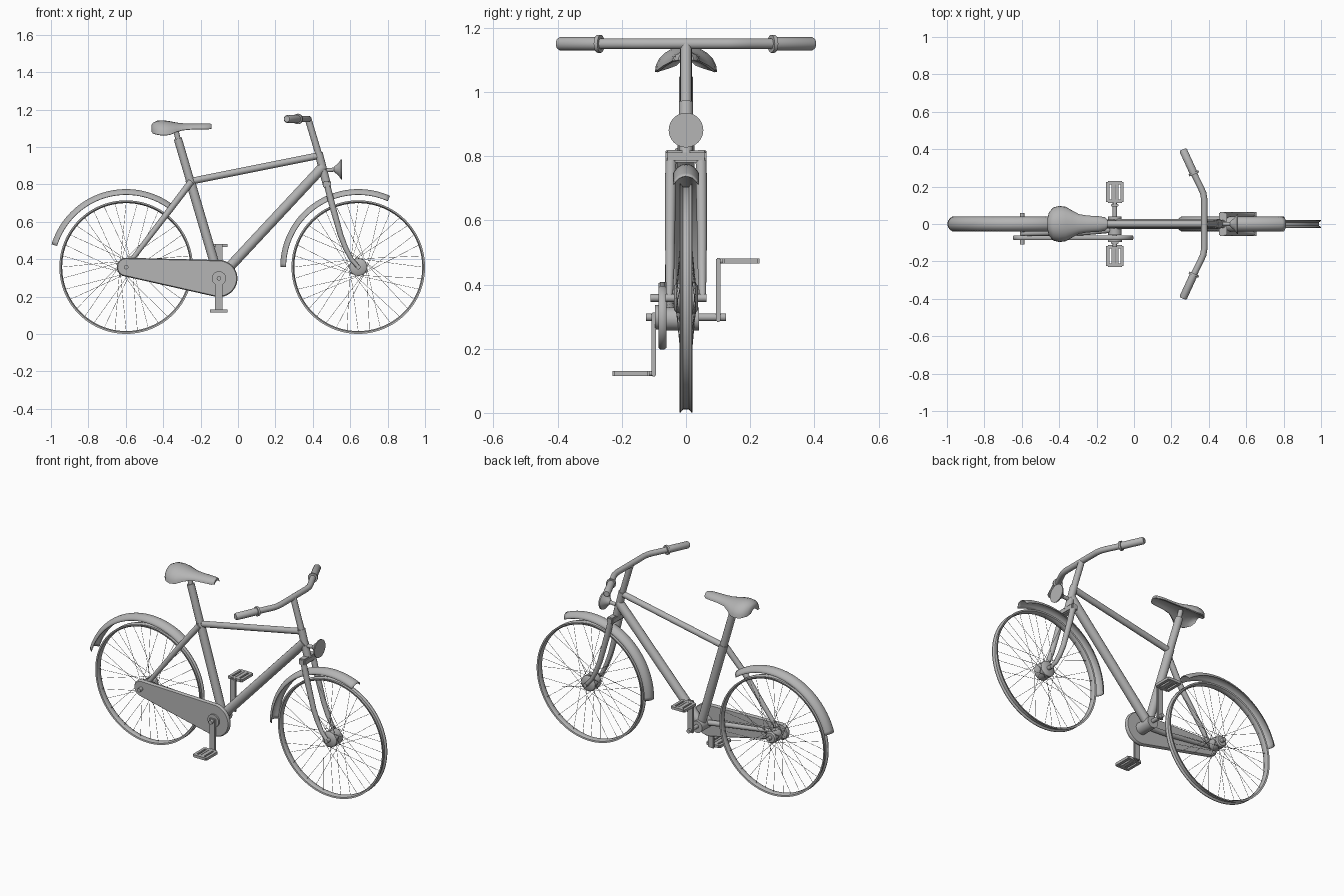
import bpy, bmesh, math
from mathutils import Vector

if "Cube" in bpy.data.objects:
    bpy.data.objects.remove(bpy.data.objects["Cube"])

mat = bpy.data.materials.new("plain grey")
mat.diffuse_color = (0.46, 0.46, 0.46, 1)
mat.use_nodes = True
mat.node_tree.nodes["Principled BSDF"].inputs["Base Color"].default_value = mat.diffuse_color
HUB_Z, REAR_X, FRONT_X = 0.358, -0.598, 0.643
BB = Vector((-0.102, 0, 0.298))


def finish(name, bm, smooth=True):
    bmesh.ops.recalc_face_normals(bm, faces=bm.faces)
    me = bpy.data.meshes.new(name)
    bm.to_mesh(me)
    bm.free()
    ob = bpy.data.objects.new(name, me)
    bpy.context.collection.objects.link(ob)
    me.materials.append(mat)
    if smooth:
        select(ob)
        bpy.ops.object.shade_smooth_by_angle(angle=math.radians(40))
    return ob


def select(ob):
    bpy.ops.object.select_all(action='DESELECT')
    ob.select_set(True)
    bpy.context.view_layer.objects.active = ob


def add_tube(bm, pts, radii, n=16):
    """Sweep a circle along a list of points, with one radius or one per point."""
    pts = [Vector(p) for p in pts]
    if not isinstance(radii, (list, tuple)):
        radii = [radii] * len(pts)
    whole = (pts[-1] - pts[0]).normalized()
    ref = Vector((0, 0, 1)) if abs(whole.z) < 0.6 else Vector((0, 1, 0))
    rings = []
    for i, p in enumerate(pts):
        d = (pts[min(i + 1, len(pts) - 1)] - pts[max(i - 1, 0)]).normalized()
        u = d.cross(ref).normalized()
        v = d.cross(u)
        rings.append([bm.verts.new(p + radii[i] * (u * math.cos(k * math.tau / n) + v * math.sin(k * math.tau / n)))
                      for k in range(n)])
    for a, b in zip(rings, rings[1:]):
        for k in range(n):
            bm.faces.new((a[k], a[(k + 1) % n], b[(k + 1) % n], b[k]))
    bm.faces.new(rings[0])
    bm.faces.new(rings[-1])


def tube(name, pts, radii, n=16):
    bm = bmesh.new()
    add_tube(bm, pts, radii, n)
    return finish(name, bm)


def add_box(bm, lo, hi):
    lo, hi = Vector(lo), Vector(hi)
    vs = bmesh.ops.create_cube(bm, size=1)["verts"]
    for v in vs:
        v.co = Vector(((lo[i] + hi[i]) / 2 + v.co[i] * (hi[i] - lo[i]) for i in range(3)))


def box(name, lo, hi, bevel=0.003):
    bm = bmesh.new()
    add_box(bm, lo, hi)
    bmesh.ops.bevel(bm, geom=bm.edges[:], offset=bevel, segments=2, affect='EDGES')
    return finish(name, bm)


def arc_sweep(name, cx, section, a0, a1, steps, ring=False):
    """Turn a (radius, y) section about a wheel axle."""
    bm = bmesh.new()
    rows = []
    for i in range(steps if ring else steps + 1):
        a = math.radians(a0 + (a1 - a0) * i / steps)
        rows.append([bm.verts.new((cx + r * math.cos(a), y, HUB_Z + r * math.sin(a))) for r, y in section])
    if ring:
        rows.append(rows[0])
    m = len(section)
    for a, b in zip(rows, rows[1:]):
        for k in range(m if ring else m - 1):
            bm.faces.new((a[k], a[(k + 1) % m], b[(k + 1) % m], b[k]))
    return finish(name, bm)


def solidify(ob, t):
    m = ob.modifiers.new("thickness", 'SOLIDIFY')
    m.thickness, m.offset = t, 0


# Wheels: hollow-channelled rims with crossed spokes
RIM = [(0.357, 0.021), (0.357, 0.017), (0.347, 0.009), (0.347, -0.009),
       (0.357, -0.017), (0.357, -0.021), (0.348, -0.019), (0.342, -0.009), (0.342, 0.009), (0.348, 0.019)]
for tag, cx, hub_r in (("rear", REAR_X, 0.036), ("front", FRONT_X, 0.047)):
    arc_sweep(tag + "_rim", cx, RIM, 0, 360, 96, ring=True)
    bm = bmesh.new()
    for i in range(36):
        a = i * math.tau / 36
        side = 1 if i % 2 else -1
        b = a + (1.1 if i % 4 < 2 else -1.1)
        add_tube(bm, [(cx + hub_r * math.cos(b), side * 0.03, HUB_Z + hub_r * math.sin(b)),
                      (cx + 0.344 * math.cos(a), side * 0.004, HUB_Z + 0.344 * math.sin(a))], 0.001, 5)
    finish(tag + "_spokes", bm)
    tube(tag + "_hub", [(cx, y, HUB_Z) for y in (-0.037, -0.03, 0.03, 0.037)],
         [hub_r * 0.8, hub_r, hub_r, hub_r * 0.8], 24)
tube("rear_axle", [(REAR_X, -0.11, HUB_Z), (REAR_X, 0.06, HUB_Z)], 0.012)
tube("front_axle", [(FRONT_X, -0.064, HUB_Z), (FRONT_X, 0.064, HUB_Z)], 0.012)

# Mudguards: arched thin strips
ARCH = [(0.415 - 0.028 * abs(k / 5) ** 2.5, 0.039 * k / 5) for k in range(-5, 6)]
solidify(arc_sweep("rear_mudguard", REAR_X, ARCH, 53, 163, 40), 0.004)
solidify(arc_sweep("front_mudguard", FRONT_X, ARCH, 66, 180, 40), 0.004)

# Frame, with stays on the chain side only
tube("seat_tube", [BB, (-0.257, 0, 0.825)], 0.025)
tube("seat_post", [(-0.25, 0, 0.80), (-0.322, 0, 1.045)], 0.022)
tube("seat_post_top", [(-0.320, 0, 1.04), (-0.335, 0, 1.10)], 0.014)
tube("top_tube", [(-0.252, 0, 0.817), (0.437, 0, 0.955)], 0.018)
tube("down_tube", [BB, (0.455, 0, 0.895)], 0.027)
tube("head_tube", [(0.431, 0, 0.968), (0.475, 0, 0.80)], 0.022)
tube("stem", [(0.375, 0, 1.15), (0.435, 0, 0.95)], 0.018)
tube("bottom_bracket", [BB + Vector((0, -0.06, -0.005)), BB + Vector((0, 0.04, -0.005))], 0.036, 24)
tube("seat_stay", [(-0.25, -0.018, 0.815), (-0.36, -0.045, 0.67), (REAR_X, -0.054, HUB_Z)], [0.018, 0.017, 0.012])
tube("chain_stay", [(-0.11, -0.03, 0.298), (-0.26, -0.045, 0.315), (REAR_X, -0.054, HUB_Z)], [0.016, 0.015, 0.011])
for s, tag in ((-1, "near"), (1, "far")):
    tube(tag + "_fork_blade", [(0.472, s * 0.047, 0.815), (0.498, s * 0.048, 0.71), (0.523, s * 0.049, 0.62),
                               (0.548, s * 0.05, 0.53), (0.575, s * 0.05, 0.46), (0.606, s * 0.051, 0.40),
                               (FRONT_X, s * 0.052, HUB_Z)], [0.017, 0.017, 0.016, 0.015, 0.014, 0.012, 0.011])
box("fork_crown", (0.454, -0.064, 0.78), (0.496, 0.064, 0.818), 0.006)

# Handlebar with grips and collars
half = [(0.376, 0, 1.15), (0.376, 0.13, 1.15), (0.370, 0.165, 1.15), (0.357, 0.195, 1.15), (0.315, 0.28, 1.15)]
tube("handlebar", [(x, -y, z) for x, y, z in half[:0:-1]] + half, 0.017)
for s, tag in ((-1, "near"), (1, "far")):
    tube(tag + "_grip", [(0.322, s * 0.265, 1.15), (0.264, s * 0.392, 1.15), (0.261, s * 0.399, 1.15)],
         [0.021, 0.021, 0.016])
    tube(tag + "_grip_collar", [(0.322, s * 0.265, 1.15), (0.317, s * 0.276, 1.15)], 0.028)

# Headlamp on a short bracket
tube("lamp_bracket", [(0.45, 0, 0.873), (0.52, 0, 0.88)], 0.011)
tube("headlamp", [(x, 0, 0.881) for x in (0.512, 0.522, 0.538, 0.55, 0.557)],
     [0.012, 0.021, 0.034, 0.053, 0.054], 32)

# Saddle: arched shell lofted from (x, half width, top z, side drop)
SEAT = [(-0.462, 0.032, 1.118, 0.034), (-0.455, 0.062, 1.130, 0.056), (-0.432, 0.088, 1.141, 0.074),
        (-0.400, 0.097, 1.143, 0.080), (-0.365, 0.092, 1.138, 0.072), (-0.33, 0.072, 1.131, 0.050),
        (-0.295, 0.053, 1.127, 0.036), (-0.25, 0.045, 1.126, 0.031), (-0.19, 0.042, 1.126, 0.029),
        (-0.155, 0.036, 1.126, 0.029), (-0.143, 0.024, 1.124, 0.025)]
bm = bmesh.new()
rows = []
for x, w, z, drop in SEAT:
    top = [bm.verts.new((x, w * math.sin(math.pi / 2 * k / 6), z - drop * (1 - math.cos(math.pi / 2 * k / 6))))
           for k in range(-6, 7)]
    under = [bm.verts.new((x, w * 0.9 * k / 4, z - drop - 0.002 + 0.55 * drop * (1 - (k / 4) ** 2)))
             for k in range(4, -5, -1)]
    rows.append(top + under)
for a, b in zip(rows, rows[1:]):
    for k in range(len(a)):
        bm.faces.new((a[k], a[k - 1], b[k - 1], b[k]))
bm.faces.new(rows[0])
bm.faces.new(rows[-1])
finish("saddle", bm)

# Chain case: hull of two circles, extruded
bm = bmesh.new()
discs = ((Vector((REAR_X, HUB_Z)), 0.05), (Vector((BB.x, 0.297)), 0.099))
outline = []
for i in range(64):
    d = Vector((math.cos(i * math.tau / 64), math.sin(i * math.tau / 64)))
    c, r = max(discs, key=lambda q: q[0].dot(d) + q[1])
    outline.append((c + d * r, d))
rows = [[bm.verts.new((p.x - d.x * inset, y, p.y - d.y * inset)) for p, d in outline]
        for y, inset in ((-0.086, 0.005), (-0.080, 0.0), (-0.067, 0.0), (-0.061, 0.005))]
for a, b in zip(rows, rows[1:]):
    for k in range(64):
        bm.faces.new((a[k], a[k - 1], b[k - 1], b[k]))
bm.faces.new(rows[0])
bm.faces.new(rows[-1])
finish("chain_case", bm)

# Cranks and slotted pedals, one down in front, one up behind
tube("crank_axle", [BB + Vector((0, -0.124, 0)), BB + Vector((0, 0.124, 0))], 0.012)
tube("crank_boss", [BB + Vector((0, -0.096, 0)), BB + Vector((0, -0.08, 0))], 0.038, 24)
for s, tag in ((-1, "near"), (1, "far")):
    zs = sorted((BB.z - s * 0.015, BB.z + s * 0.184))
    ys = sorted((s * 0.093, s * 0.107))
    box(tag + "_crank", (BB.x - 0.02, ys[0], zs[0]), (BB.x + 0.02, ys[1], zs[1]))
    pz = BB.z + s * 0.175
    tube(tag + "_pedal_axle", [(BB.x, s * 0.1, pz), (BB.x, s * 0.22, pz)], 0.008)
    bm = bmesh.new()
    for x0, x1, y0, y1 in ((-0.047, -0.03, 0.118, 0.225), (0.03, 0.047, 0.118, 0.225), (-0.038, 0.038, 0.113, 0.13),
                           (-0.038, 0.038, 0.212, 0.229), (-0.019, -0.005, 0.128, 0.215), (0.005, 0.019, 0.128, 0.215)):
        a, b = sorted((s * y0, s * y1))
        add_box(bm, (BB.x + x0, a, pz - 0.008), (BB.x + x1, b, pz + 0.008))
    finish(tag + "_pedal", bm)
